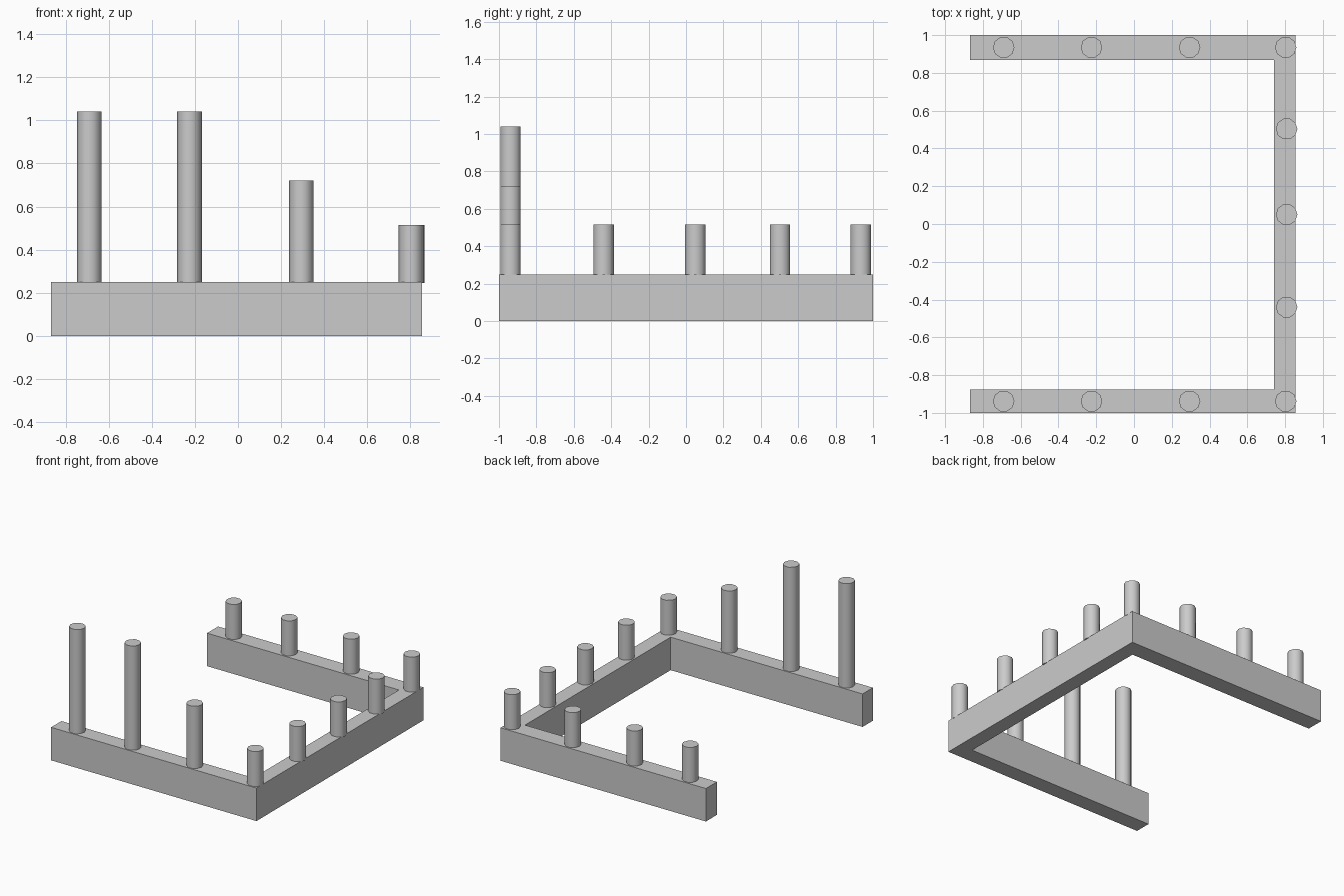
import bpy, bmesh, math
from mathutils import Matrix

if "Cube" in bpy.data.objects:
    bpy.data.objects.remove(bpy.data.objects["Cube"])

BASE_TOP = 0.25


def make_object(name, bm):
    mesh = bpy.data.meshes.new(name)
    bmesh.ops.recalc_face_normals(bm, faces=bm.faces)
    bm.to_mesh(mesh)
    bm.free()
    obj = bpy.data.objects.new(name, mesh)
    bpy.context.collection.objects.link(obj)
    return obj


# U-shaped base extruded from its outline
outline = [(-0.867, -1), (0.855, -1), (0.855, 1), (-0.867, 1),
           (-0.867, 0.868), (0.742, 0.868), (0.742, -0.876), (-0.867, -0.876)]
bm = bmesh.new()
face = bm.faces.new([bm.verts.new((x, y, 0)) for x, y in outline])
ext = bmesh.ops.extrude_face_region(bm, geom=[face])
top = [v for v in ext["geom"] if isinstance(v, bmesh.types.BMVert)]
bmesh.ops.translate(bm, verts=top, vec=(0, 0, BASE_TOP))
make_object("base_frame", bm)


# Round posts: low-sided, smooth walls, sharp caps
def post(name, x, y, z_top, sides=10, radius=0.057):
    z0 = BASE_TOP - 0.005
    bm = bmesh.new()
    bmesh.ops.create_cone(bm, cap_ends=True, segments=sides,
                          radius1=radius, radius2=radius, depth=z_top - z0,
                          matrix=Matrix.Translation((x, y, (z_top + z0) / 2))
                          @ Matrix.Rotation(math.pi / 2, 4, "Z"))
    obj = make_object(name, bm)
    for p in obj.data.polygons:
        p.use_smooth = len(p.vertices) == 4
    for e in obj.data.edges:
        a, b = (obj.data.vertices[i].co.z for i in e.vertices)
        e.use_edge_sharp = abs(a - b) < 1e-4


LOW = 0.515
row_x = [-0.69, -0.225, 0.294, 0.803]
for i, (x, h) in enumerate(zip(row_x, [1.04, 1.04, 0.722, LOW])):
    post(f"front_post_{i}", x, -0.938, h)
    post(f"back_post_{i}", x, 0.935, LOW)
for i, y in enumerate([-0.44, 0.05, 0.503]):
    post(f"side_post_{i}", 0.808, y, LOW)
